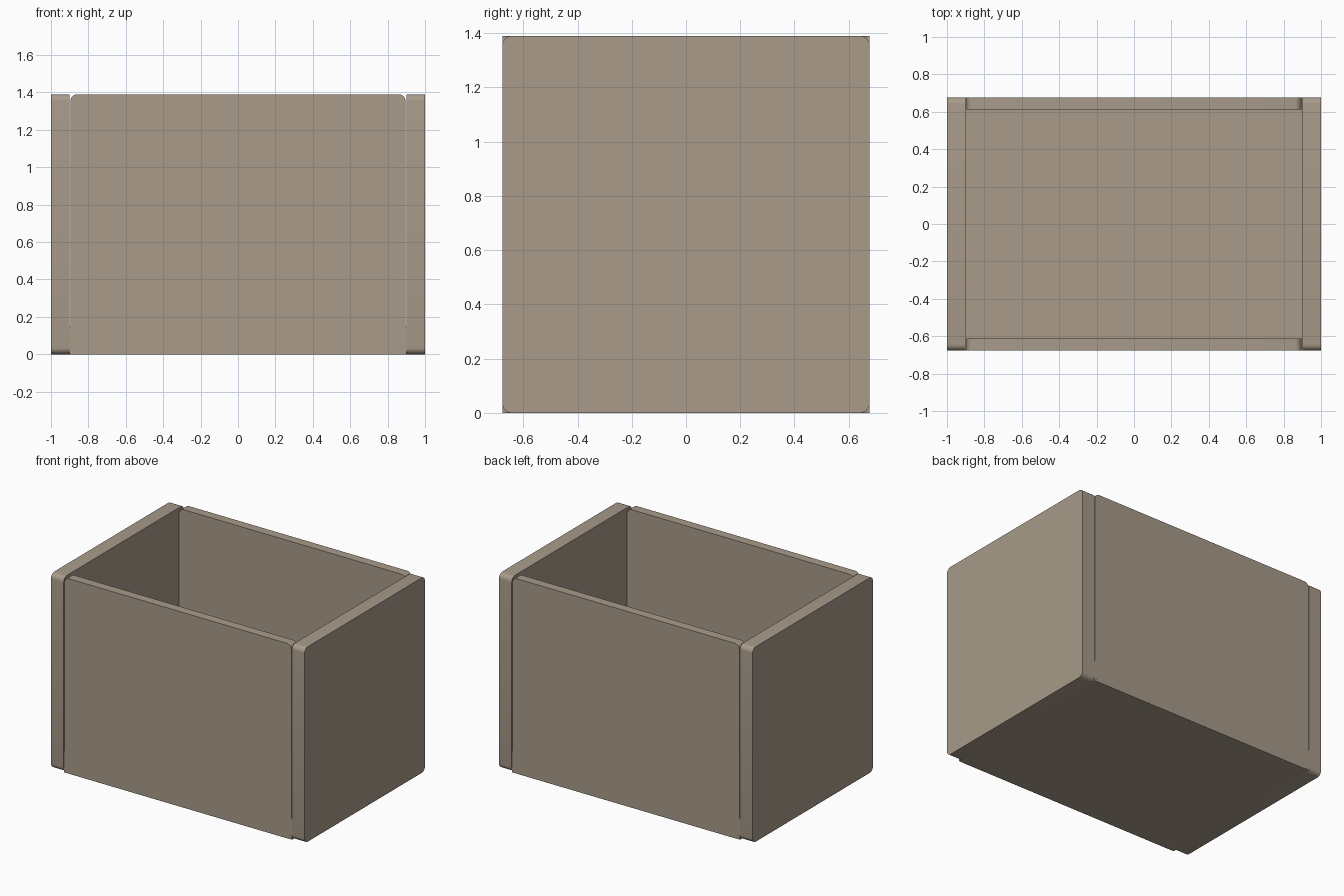
import bpy
import bmesh
from math import sin, cos, pi

old = bpy.data.objects.get("Cube")
if old:
    bpy.data.objects.remove(old, do_unlink=True)

WIDTH, DEPTH, HEIGHT = 2.0, 1.355, 1.39
SIDE, WALL, FLOOR = 0.1, 0.065, 0.15   # thicknesses
RADIUS, GAP = 0.035, 0.005

mat = bpy.data.materials.new("warm taupe")
mat.use_nodes = True
colour = (0.392, 0.328, 0.254, 1)
mat.diffuse_color = colour
mat.node_tree.nodes["Principled BSDF"].inputs["Base Color"].default_value = colour


def rounded_outline(half, low, high, radius, steps=6):
    """Points around a rectangle with rounded corners."""
    corners = [(half, high), (-half, high), (-half, low), (half, low)]
    points = []
    for i, (u, v) in enumerate(corners):
        cu = u - radius if u > 0 else u + radius
        cv = v - radius if v == high else v + radius
        for s in range(steps + 1):
            a = (i + s / steps) * pi / 2
            points.append((cu + radius * cos(a), cv + radius * sin(a)))
    return points


def panel(name, outline, start, end, along_x):
    """Extrude an upright outline between start and end along x or y."""
    bm = bmesh.new()
    rings = []
    for t in (start, end):
        rings.append([bm.verts.new((t, u, v) if along_x else (u, t, v))
                      for u, v in outline])
    n = len(outline)
    bm.faces.new(rings[0])
    bm.faces.new(rings[1])
    for i in range(n):
        j = (i + 1) % n
        bm.faces.new((rings[0][i], rings[0][j], rings[1][j], rings[1][i]))
    bmesh.ops.recalc_face_normals(bm, faces=bm.faces)
    mesh = bpy.data.meshes.new(name)
    bm.to_mesh(mesh)
    bm.free()
    mesh.materials.append(mat)
    obj = bpy.data.objects.new(name, mesh)
    bpy.context.collection.objects.link(obj)
    bpy.ops.object.select_all(action='DESELECT')
    obj.select_set(True)
    bpy.context.view_layer.objects.active = obj
    bpy.ops.object.shade_smooth_by_angle(angle=pi / 6)
    return obj


inner = WIDTH / 2 - SIDE

# Side walls, full depth with rounded corners
side_shape = rounded_outline(DEPTH / 2, 0, HEIGHT, RADIUS)
for name, s in (("left_wall", 1), ("right_wall", -1)):
    panel(name, side_shape, s * inner, s * WIDTH / 2, True)

# Front and back walls, set between the sides with a narrow gap
wall_shape = rounded_outline(inner - GAP, 0, HEIGHT, RADIUS)
for name, s in (("front_wall", -1), ("back_wall", 1)):
    panel(name, wall_shape, s * (DEPTH / 2 - WALL), s * DEPTH / 2, False)

# Floor, closing the foot of the gaps
floor_shape = [(inner, 0), (inner, FLOOR), (-inner, FLOOR), (-inner, 0)]
panel("floor", floor_shape, -DEPTH / 2 + 0.001, DEPTH / 2 - 0.001, False)
